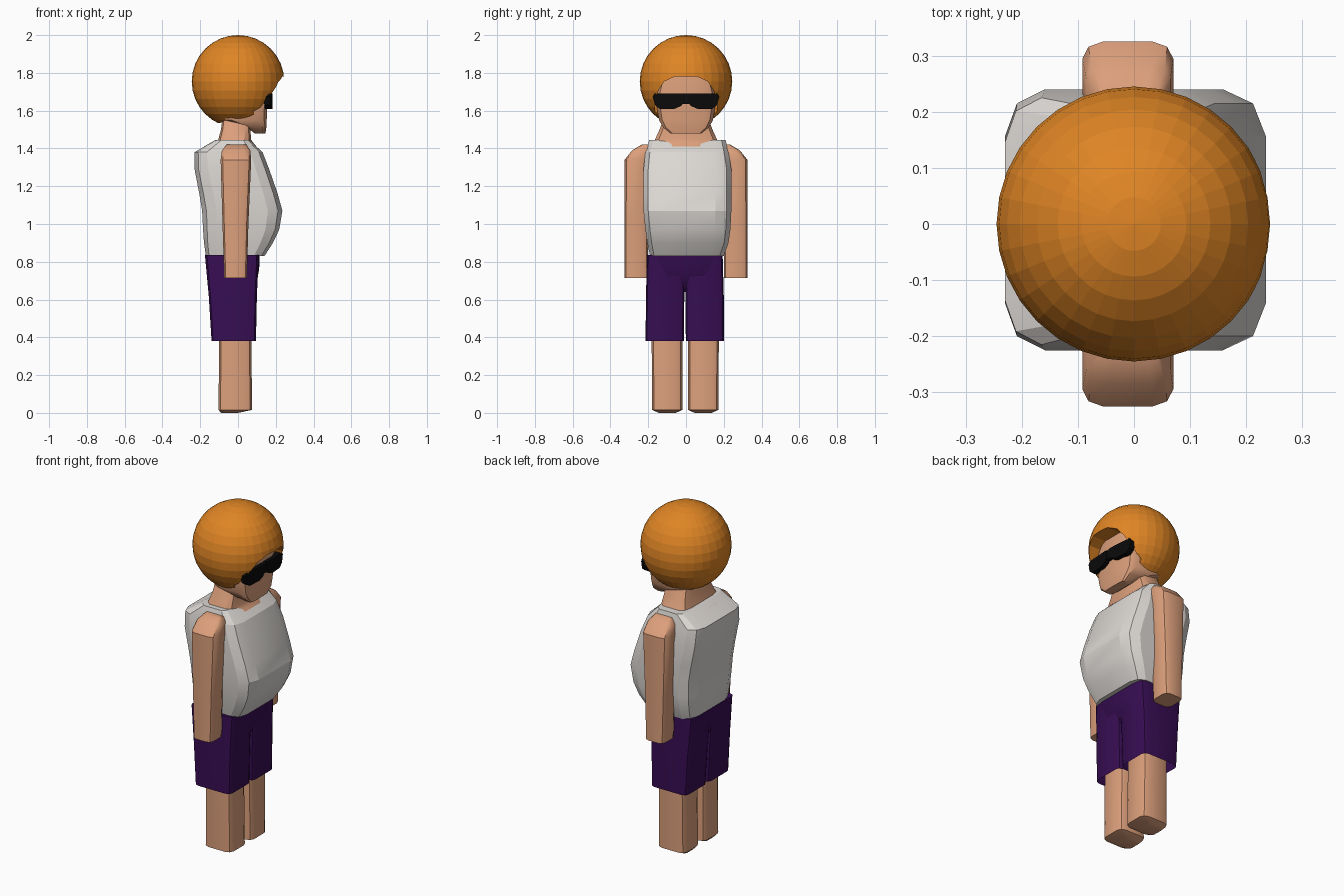
import bpy, bmesh, math
from mathutils import Vector

if "Cube" in bpy.data.objects:
    bpy.data.objects.remove(bpy.data.objects["Cube"])


def material(name, rgb):
    m = bpy.data.materials.new(name)
    m.diffuse_color = (*rgb, 1)
    m.use_nodes = True
    m.node_tree.nodes["Principled BSDF"].inputs["Base Color"].default_value = m.diffuse_color
    return m


SKIN = material("skin", (0.72, 0.35, 0.20))
HAIR = material("orange hair", (0.74, 0.235, 0.018))
SHIRT = material("off white cloth", (0.72, 0.69, 0.66))
SHORTS = material("dark purple cloth", (0.038, 0.004, 0.085))
BLACK = material("black", (0.003, 0.003, 0.003))


def finish(bm, name, mat, smooth=None):
    bmesh.ops.recalc_face_normals(bm, faces=bm.faces)
    me = bpy.data.meshes.new(name)
    bm.to_mesh(me)
    bm.free()
    ob = bpy.data.objects.new(name, me)
    bpy.context.collection.objects.link(ob)
    if mat:
        me.materials.append(mat)
    if smooth:
        bpy.ops.object.select_all(action='DESELECT')
        ob.select_set(True)
        bpy.context.view_layer.objects.active = ob
        bpy.ops.object.shade_smooth_by_angle(angle=math.radians(smooth))
    return ob


def loft(name, mat, rings, bevel=0.3, smooth=35, open_bottom=False):
    """Skin rounded-rectangle rings (z, x0, x1, y0, y1), listed bottom to top."""
    bm = bmesh.new()
    b, c = 1 - bevel, 1 - bevel * 0.3
    corner = [(1, b), (c, c), (b, 1)]
    unit = corner + [(-x, y) for x, y in reversed(corner)]
    unit += [(-x, -y) for x, y in unit]
    loops = []
    for z, x0, x1, y0, y1 in rings:
        loops.append([bm.verts.new(((x0 + x1) / 2 + u * (x1 - x0) / 2,
                                    (y0 + y1) / 2 + v * (y1 - y0) / 2, z)) for u, v in unit])
    n = len(unit)
    for a, d in zip(loops, loops[1:]):
        for i in range(n):
            j = (i + 1) % n
            bm.faces.new((a[i], a[j], d[j], d[i]))
    if not open_bottom:
        bm.faces.new(loops[0])
    bm.faces.new(loops[-1])
    return finish(bm, name, mat, smooth)


def prism(name, mat, outline, x0, x1, bend=0.0):
    """Extrude a (y, z) outline along x; bend pulls the outer edges back."""
    bm = bmesh.new()
    a = [bm.verts.new((x0 - bend * y * y, y, z)) for y, z in outline]
    d = [bm.verts.new((x1 - bend * y * y, y, z)) for y, z in outline]
    n = len(outline)
    for i in range(n):
        j = (i + 1) % n
        bm.faces.new((a[i], a[j], d[j], d[i]))
    bm.faces.new(a)
    bm.faces.new(d)
    return finish(bm, name, mat)


def sided(rings, s, shift=0.0):
    """Mirror ring limits across y for the chosen side."""
    return [(z, x0, x1, min(s * y0, s * y1) + shift, max(s * y0, s * y1) + shift)
            for z, x0, x1, y0, y1 in rings]


# Shirt with belly
loft("shirt", SHIRT, [
    (0.83, -0.17, 0.14, -0.19, 0.20),
    (0.90, -0.18, 0.185, -0.205, 0.225),
    (0.97, -0.185, 0.218, -0.215, 0.235),
    (1.07, -0.19, 0.235, -0.225, 0.24),
    (1.16, -0.205, 0.21, -0.225, 0.24),
    (1.29, -0.23, 0.165, -0.225, 0.24),
    (1.38, -0.23, 0.13, -0.215, 0.225),
    (1.445, -0.12, 0.06, -0.195, 0.21)], bevel=0.36, smooth=20)

# Neck, shoulders and the skin showing at the collar
loft("neck", SKIN, [
    (1.38, -0.15, 0.08, -0.13, 0.13),
    (1.405, -0.17, 0.102, -0.12, 0.12),
    (1.425, -0.154, 0.085, -0.12, 0.12),
    (1.445, -0.105, 0.07, -0.165, 0.165),
    (1.50, -0.09, 0.065, -0.14, 0.14),
    (1.58, -0.08, 0.065, -0.11, 0.11)], bevel=0.4)

# Head
loft("head", SKIN, [
    (1.478, 0.09, 0.145, -0.08, 0.08),
    (1.51, 0.05, 0.15, -0.12, 0.12),
    (1.55, -0.08, 0.152, -0.143, 0.143),
    (1.62, -0.11, 0.155, -0.155, 0.155),
    (1.70, -0.11, 0.158, -0.155, 0.155),
    (1.79, -0.10, 0.15, -0.13, 0.13)], bevel=0.4)

# Round hair, sliced underneath and cut open at the face
bm = bmesh.new()
bmesh.ops.create_uvsphere(bm, u_segments=32, v_segments=16, radius=0.245)
bmesh.ops.translate(bm, verts=bm.verts, vec=(0, 0, 1.755))
cut = bmesh.ops.bisect_plane(bm, geom=bm.verts[:] + bm.edges[:] + bm.faces[:], dist=1e-5,
                             plane_co=Vector((-0.1, 0, 1.535)),
                             plane_no=Vector((0.17, 0, -1)).normalized(), clear_outer=True)
bmesh.ops.holes_fill(bm, edges=[e for e in bm.edges if e.is_boundary], sides=0)
hair = finish(bm, "hair", HAIR)
half = [(0.06, 1.78), (0.115, 1.755), (0.145, 1.71), (0.163, 1.66), (0.168, 1.40)]
cutter = prism("face_cutter", None, half + [(-y, z) for y, z in reversed(half)], 0.085, 0.4)
cutter.hide_render = True
cutter.hide_set(True)
mod = hair.modifiers.new("face opening", 'BOOLEAN')
mod.operation = 'DIFFERENCE'
mod.solver = 'EXACT'
mod.object = cutter
bpy.context.view_layer.objects.active = hair
bpy.ops.object.modifier_apply(modifier=mod.name)
bpy.data.objects.remove(cutter)

# Sunglasses
lens = [(0.015, 1.692), (0.165, 1.692), (0.175, 1.675), (0.165, 1.63),
        (0.14, 1.61), (0.06, 1.61), (0.025, 1.625), (0.01, 1.65)]
for s, side in ((1, "left"), (-1, "right")):
    prism(side + "_lens", BLACK, [(s * y, z) for y, z in lens], 0.15, 0.183, bend=0.4)
prism("glasses_bridge", BLACK, [(-0.02, 1.69), (0.02, 1.69), (0.02, 1.635), (-0.02, 1.635)],
      0.15, 0.18)

# Arms, shorts legs and legs
arm = [(0.715, -0.073, 0.047, 0.20, 0.325),
       (1.00, -0.082, 0.055, 0.20, 0.325),
       (1.34, -0.092, 0.07, 0.19, 0.325),
       (1.39, -0.085, 0.065, 0.17, 0.285),
       (1.42, -0.06, 0.045, 0.16, 0.235)]
shorts_leg = [(0.38, -0.14, 0.095, 0.005, 0.208),
              (0.62, -0.155, 0.10, 0.003, 0.206),
              (0.835, -0.175, 0.11, 0.0, 0.20)]
leg = [(0.0, -0.09, 0.0, 0.05, 0.14),
       (0.016, -0.103, 0.075, 0.015, 0.175),
       (0.40, -0.10, 0.07, 0.015, 0.178),
       (0.60, -0.10, 0.07, 0.015, 0.178)]
for s, side in ((1, "left"), (-1, "right")):
    loft(side + "_arm", SKIN, sided(arm, s), bevel=0.45)
    loft(side + "_shorts_leg", SHORTS, sided(shorts_leg, s, -0.006), bevel=0.25, open_bottom=True)
    loft(side + "_leg", SKIN, sided(leg, s, -0.004), bevel=0.4)

# Seat of the shorts
loft("shorts_seat", SHORTS, [
    (0.64, -0.12, 0.07, -0.06, 0.06),
    (0.70, -0.155, 0.10, -0.12, 0.12),
    (0.76, -0.168, 0.112, -0.15, 0.15),
    (0.835, -0.172, 0.115, -0.20, 0.19)], bevel=0.3)
